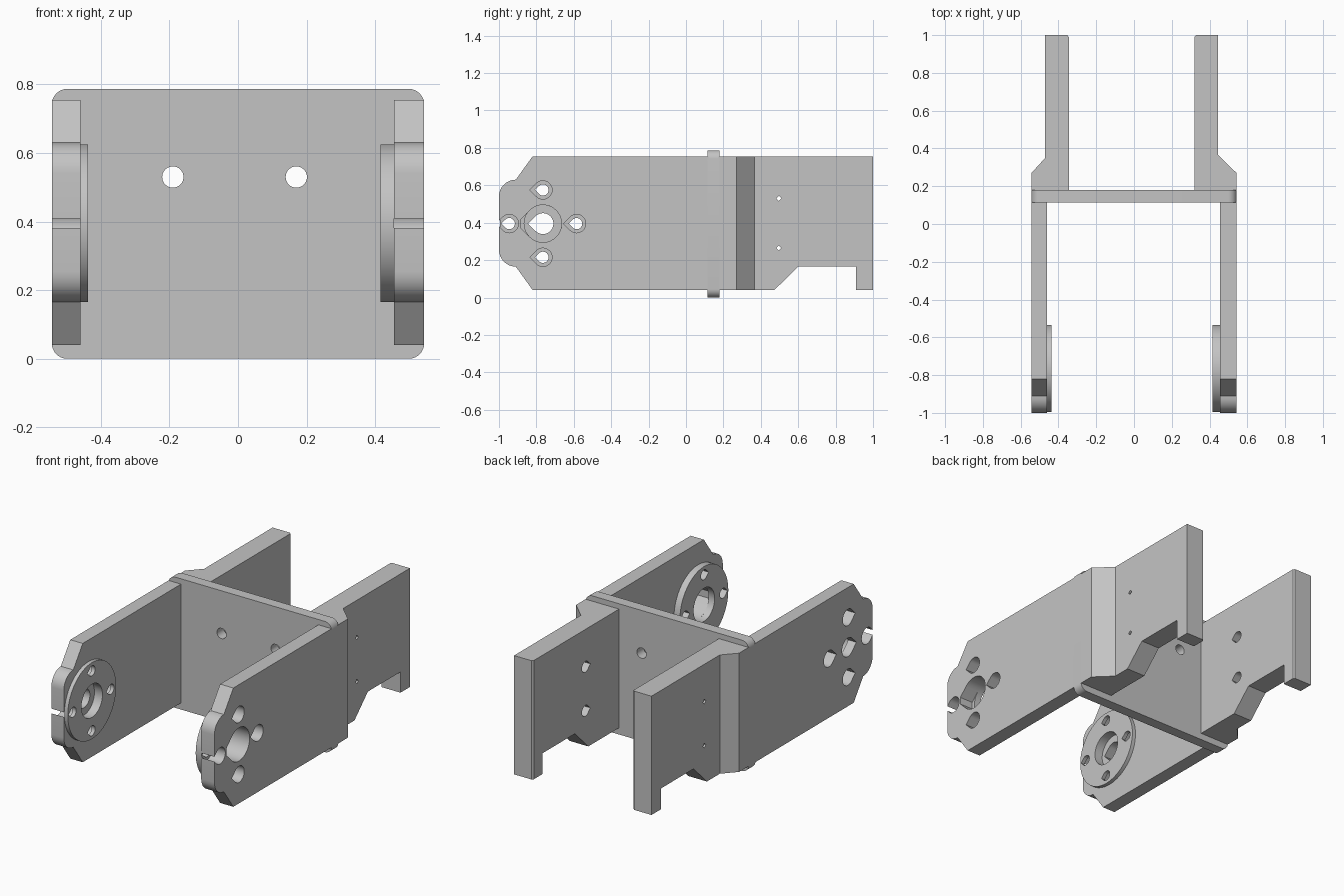
import bpy, bmesh
from math import sin, cos, pi, radians

if "Cube" in bpy.data.objects:
    bpy.data.objects.remove(bpy.data.objects["Cube"])

GREY = (0.55, 0.55, 0.55, 1)
mat = bpy.data.materials.new("plain_grey")
mat.use_nodes = True
mat.diffuse_color = GREY
mat.node_tree.nodes["Principled BSDF"].inputs["Base Color"].default_value = GREY

# how a 2D outline and a depth map to space for each extrusion axis
PLACE = {"x": lambda a, b, d: (d, a, b),
         "y": lambda a, b, d: (a, d, b),
         "z": lambda a, b, d: (a, b, d)}


def prism(name, outline, axis, lo, hi):
    """Extrude a 2D outline along an axis from lo to hi."""
    bm = bmesh.new()
    base = bm.faces.new([bm.verts.new(PLACE[axis](a, b, lo)) for a, b in outline])
    new = bmesh.ops.extrude_face_region(bm, geom=[base])["geom"]
    shift = PLACE[axis](0, 0, hi - lo)
    bmesh.ops.translate(bm, vec=shift, verts=[v for v in new if isinstance(v, bmesh.types.BMVert)])
    bmesh.ops.recalc_face_normals(bm, faces=bm.faces)
    mesh = bpy.data.meshes.new(name)
    bm.to_mesh(mesh)
    bm.free()
    mesh.materials.append(mat)
    ob = bpy.data.objects.new(name, mesh)
    bpy.context.collection.objects.link(ob)
    return ob


def arc(cx, cy, r, start, end, n):
    return [(cx + r * cos(radians(start + (end - start) * i / n)),
             cy + r * sin(radians(start + (end - start) * i / n))) for i in range(n + 1)]


def circle(cx, cy, r, n=40):
    return arc(cx, cy, r, 0, 360, n)[:-1]


def teardrop(cx, cy, r, tip=1.41):
    """Round hole with a 45 degree point towards the front, clipped at tip."""
    pts = arc(cx, cy, r, -135, 135, 24)
    if tip > 1.4:
        return pts + [(cx - r * 1.414, cy)]
    half = r * (1.414 - tip)
    return pts + [(cx - r * tip, cy + half), (cx - r * tip, cy - half)]


def cut(ob, cutters):
    for c in cutters:
        c.hide_render = True
        mod = ob.modifiers.new("cut", "BOOLEAN")
        mod.operation = "DIFFERENCE"
        mod.solver = "EXACT"
        mod.object = c
        bpy.context.view_layer.objects.active = ob
        bpy.ops.object.modifier_apply(modifier=mod.name)
        bpy.data.objects.remove(c)


def smooth(ob):
    bpy.ops.object.select_all(action="DESELECT")
    ob.select_set(True)
    bpy.context.view_layer.objects.active = ob
    bpy.ops.object.shade_smooth_by_angle(angle=radians(25))


BOTTOM, TOP = 0.04, 0.755
HUB_Y, HUB_Z, HUB_R, BOLT = -0.765, 0.395, 0.23, 0.18
bolts = [(HUB_Y + BOLT * cos(k * pi / 2), HUB_Z + BOLT * sin(k * pi / 2)) for k in range(4)]

# Cross plate with rounded corners and two holes
W, H, R = 0.543, 0.787, 0.045
outline = []
for cx, cz, a in ((W - R, H - R, 0), (R - W, H - R, 90), (R - W, R, 180), (W - R, R, 270)):
    outline += arc(cx, cz, R, a, a + 90, 8)
plate = prism("cross_plate", outline, "y", 0.115, 0.18)
cut(plate, [prism("hole", circle(x, 0.53, 0.031), "y", 0, 0.3) for x in (-0.19, 0.17)])
smooth(plate)

# Front arm side profile: chamfered shoulders and a rounded nose
arm_profile = ([(0.12, BOTTOM), (0.12, TOP), (-0.82, TOP), (-0.91, 0.63)]
               + arc(-0.91, 0.54, 0.09, 90, 180, 8)
               + arc(-0.91, 0.255, 0.09, 180, 270, 8) + [(-0.82, BOTTOM)])

# side, arm inner x, hub inner x, rear arm outer and inner x, end of rear taper
SIDES = ((-1, 0.46, 0.437, 0.47, 0.345, 0.35), (1, 0.455, 0.415, 0.445, 0.32, 0.365))
for s, arm_in, hub_in, rear_out, rear_in, taper in SIDES:
    side = "left" if s > 0 else "right"

    # Front arm with its bolt holes and centre hole
    arm = prism(side + "_front_arm", arm_profile, "x", s * arm_in, s * W)
    cutters = [prism("bolt", teardrop(y, z, 0.049), "x", s * (arm_in - 0.01), s * 0.6) for y, z in bolts]
    if s > 0:
        cutters.append(prism("bore", teardrop(HUB_Y, HUB_Z, 0.1, 1.2), "x", 0.4, 0.6))
    else:
        cutters.append(prism("bore", teardrop(HUB_Y, HUB_Z, 0.056), "x", -0.6, -0.4))
        cutters.append(prism("recess", circle(HUB_Y, HUB_Z, 0.1), "x", -0.49, -0.4))
    cut(arm, cutters)
    smooth(arm)

    # Round hub disc on the inner face
    hub = prism(side + "_hub_disc", circle(HUB_Y, HUB_Z, HUB_R, 64), "x", s * hub_in, s * arm_in)
    cutters = [prism("bolt", teardrop(y, z, 0.03), "x", s * 0.35, s * 0.5) for y, z in bolts]
    cutters.append(prism("bore", circle(HUB_Y, HUB_Z, 0.1), "x", s * 0.35, s * 0.5))
    cut(hub, cutters)
    smooth(hub)

    # Rear arm: flared root, notched underside, two stepped screw holes
    plan = [(rear_in, 0.175), (W, 0.175), (W, 0.27), (rear_out, taper),
            (rear_out, 1), (rear_in + 0.008, 1), (rear_in, 0.99)]
    rear = prism(side + "_rear_arm", [(s * x, y) for x, y in plan], "z", BOTTOM, TOP)
    notch = [(0.35, -0.08), (0.6, 0.165), (0.91, 0.165), (0.91, -0.08)]
    cutters = [prism("notch", notch, "x", s * 0.2, s * 0.7)]
    for z in (0.265, 0.53):
        cutters.append(prism("pocket", teardrop(0.5, z, 0.033), "x", s * 0.2, s * (rear_out - 0.03)))
        cutters.append(prism("pin", circle(0.496, z, 0.014, 4), "x", s * 0.2, s * 0.6))
    cut(rear, cutters)
    smooth(rear)
